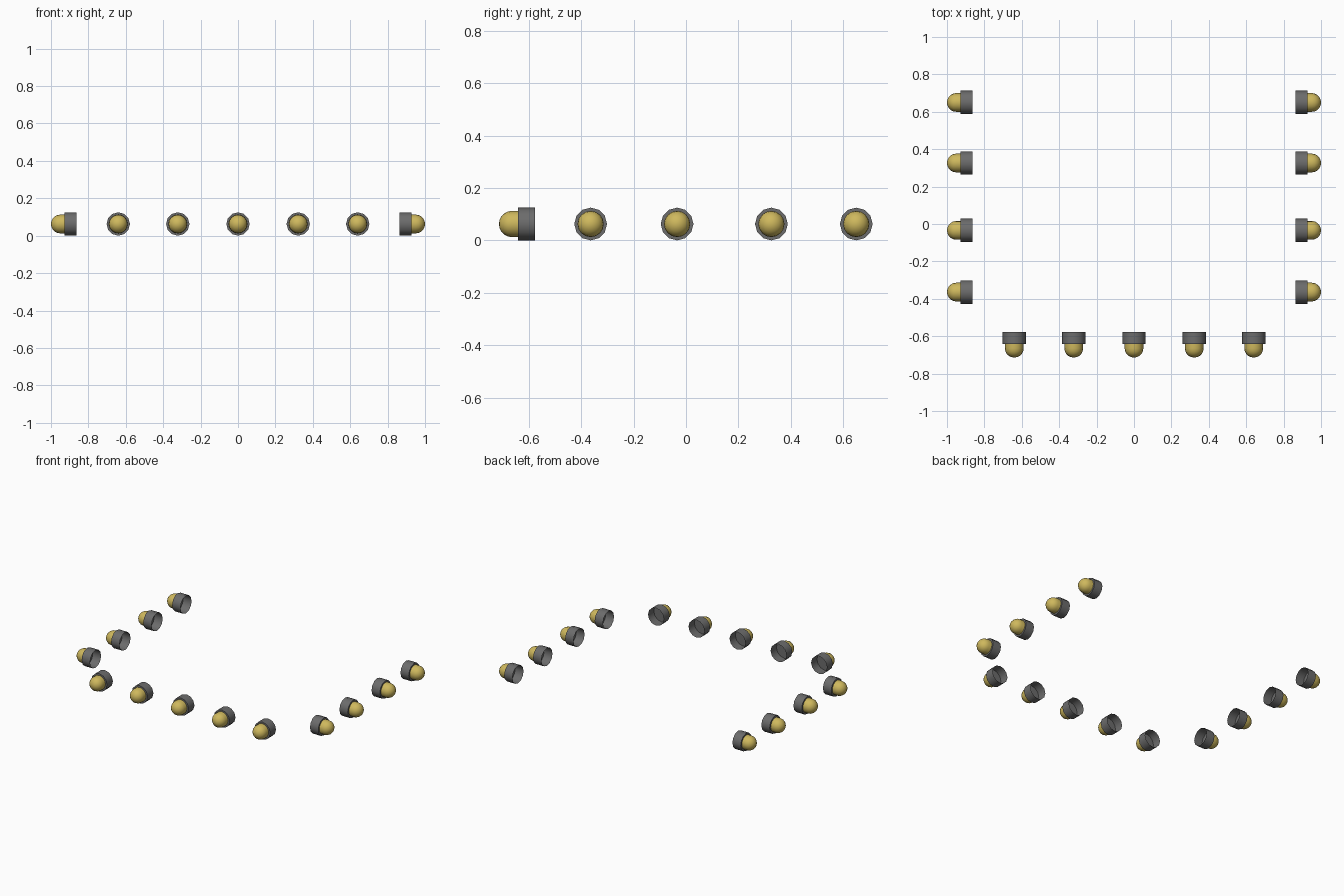
import bpy, bmesh, math
from mathutils import Matrix, Vector

if "Cube" in bpy.data.objects:
    bpy.data.objects.remove(bpy.data.objects["Cube"])

def material(name, rgb):
    m = bpy.data.materials.new(name)
    m.diffuse_color = (*rgb, 1)
    m.use_nodes = True
    m.node_tree.nodes["Principled BSDF"].inputs["Base Color"].default_value = m.diffuse_color
    return m

GREY = material("dark grey", (0.15, 0.15, 0.15))
YELLOW = material("lamp yellow", (0.62, 0.48, 0.11))
R, Z = 0.0625, 0.0625

def lathe(name, profile, sides, mat, matrix):
    """Revolve (radius, along) points around local z; radius 0 makes a pole."""
    bm = bmesh.new()
    rings = []
    for r, h in profile:
        n = 1 if r == 0 else sides
        rings.append([bm.verts.new((r * math.cos(2 * math.pi * i / sides),
                                    r * math.sin(2 * math.pi * i / sides), h)) for i in range(n)])
    for a, b in zip(rings, rings[1:]):
        for i in range(sides):
            j = (i + 1) % sides
            quad = [a[i % len(a)], a[j % len(a)], b[j % len(b)], b[i % len(b)]]
            bm.faces.new(list(dict.fromkeys(quad)))
    bmesh.ops.recalc_face_normals(bm, faces=bm.faces)
    me = bpy.data.meshes.new(name)
    bm.to_mesh(me)
    bm.free()
    me.materials.append(mat)
    ob = bpy.data.objects.new(name, me)
    bpy.context.collection.objects.link(ob)
    ob.matrix_world = matrix
    me.shade_smooth()
    me.set_sharp_from_angle(angle=math.radians(40))
    return ob

# open-backed collar: front plate and side wall
collar = [(0, 0.065), (R, 0.065), (R, 0)]
# bulb: short neck and rounded cap
bulb = [(0.05, 0.065), (0.05, 0.088)]
bulb += [(0.05 * math.cos(math.radians(a)), 0.088 + 0.049 * math.sin(math.radians(a)))
         for a in (18, 36, 54, 72)] + [(0, 0.137)]

def lamp(name, x, y, direction):
    d = Vector(direction)
    up = Vector((0, 0, 1))
    rot = Matrix((up, d.cross(up), d)).transposed().to_4x4()
    m = Matrix.Translation((x, y, Z)) @ rot
    lathe(name + "_collar", collar, 12, GREY, m)
    lathe(name + "_bulb", bulb, 16, YELLOW, m)

# front row
for i, x in enumerate((-0.64, -0.322, 0, 0.322, 0.64)):
    lamp(f"front_lamp_{i}", x, -0.577, (0, -1, 0))
# side rows
for i, y in enumerate((-0.364, -0.034, 0.326, 0.65)):
    for side, s in (("left", -1), ("right", 1)):
        lamp(f"{side}_lamp_{i}", s * 0.863, y, (s, 0, 0))
